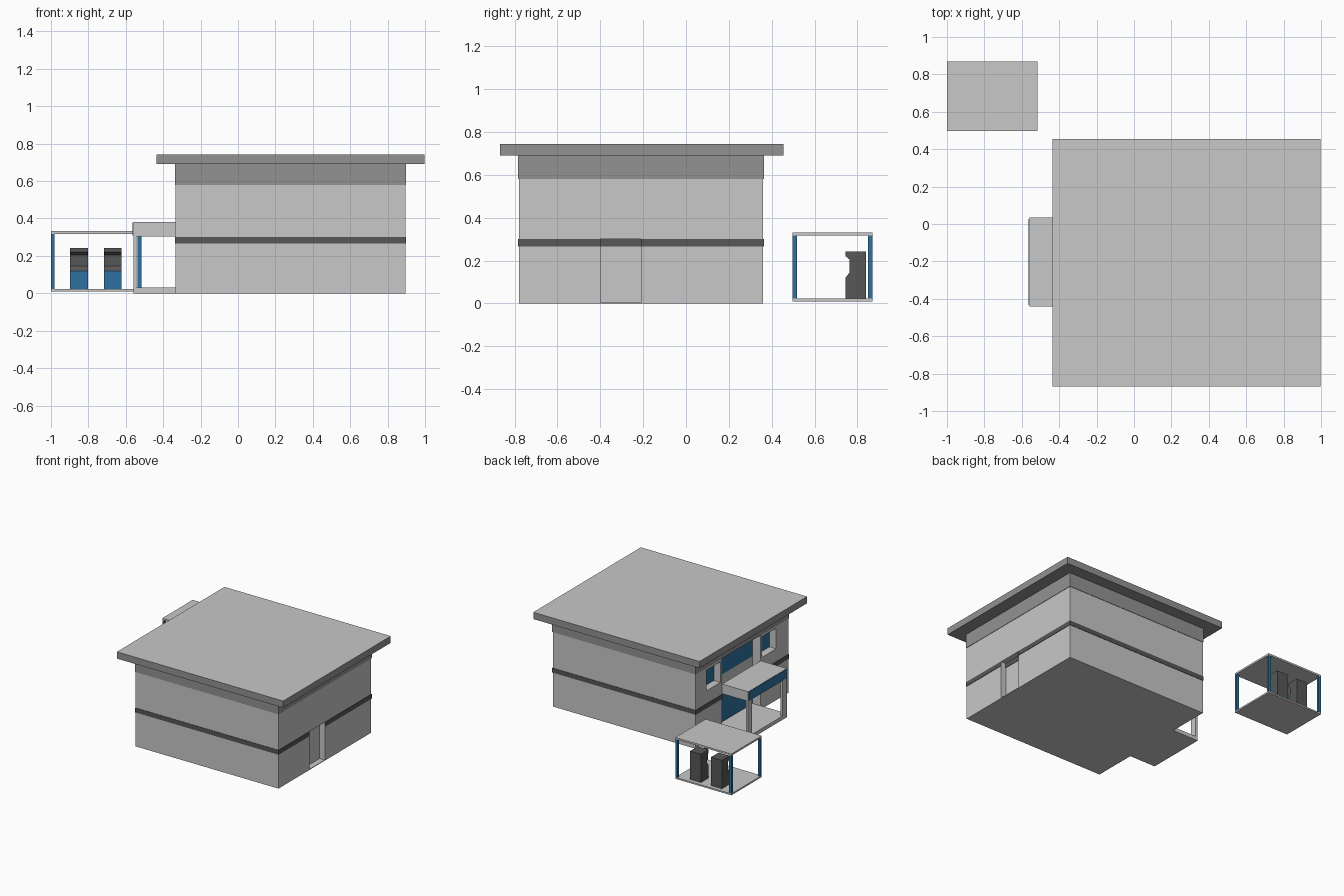
import bpy, bmesh

if "Cube" in bpy.data.objects:
    bpy.data.objects.remove(bpy.data.objects["Cube"])

def mat(name, rgb):
    m = bpy.data.materials.new(name)
    m.diffuse_color = (*rgb, 1)
    m.use_nodes = True
    m.node_tree.nodes["Principled BSDF"].inputs["Base Color"].default_value = m.diffuse_color
    return m

LIGHT = mat("light_grey", (0.58, 0.58, 0.58))
MID = mat("mid_grey", (0.29, 0.29, 0.29))
DARK = mat("dark_grey", (0.095, 0.095, 0.095))
BLUE = mat("blue", (0.027, 0.17, 0.35))

def finish(name, bm, mats, rule=None):
    bmesh.ops.recalc_face_normals(bm, faces=bm.faces)
    bm.normal_update()
    if rule:
        for f in bm.faces:
            f.material_index = rule(f.normal, f.calc_center_median())
    me = bpy.data.meshes.new(name)
    bm.to_mesh(me)
    bm.free()
    for m in mats:
        me.materials.append(m)
    ob = bpy.data.objects.new(name, me)
    bpy.context.collection.objects.link(ob)
    return ob

def add_box(bm, x0, x1, y0, y1, z0, z1):
    vs = bmesh.ops.create_cube(bm, size=1)["verts"]
    for v in vs:
        v.co.x = x1 if v.co.x > 0 else x0
        v.co.y = y1 if v.co.y > 0 else y0
        v.co.z = z1 if v.co.z > 0 else z0

def boxes(name, dims, mats, rule=None):
    bm = bmesh.new()
    for d in dims:
        add_box(bm, *d)
    return finish(name, bm, mats, rule)

# Main building extents
X0, X1, Y0, Y1, TOP = -0.335, 0.895, -0.78, 0.36, 0.69
T = 0.003                                    # painted plate thickness
E0, E1 = -0.437, 0.033                       # entrance recess in y
D0, D1 = -0.40, -0.21                        # side door in y
WINDOWS = [(0.055, 0.226), (-0.63, -0.459)]

# Main body with recesses for entrance, windows and side door
body = boxes("building_body", [(X0, X1, Y0, Y1, 0, TOP)], [LIGHT])
cut = [(X0 - 0.1, X0 + 0.07, E0, E1, 0.03, 0.62), (X1 - 0.045, X1 + 0.1, D0, D1, 0.005, 0.30)]
cut += [(X0 - 0.1, X0 + 0.06, a, b, 0.40, 0.56) for a, b in WINDOWS]
cutter = boxes("recess_cutter", cut, [LIGHT])
cutter.hide_render = True
mod = body.modifiers.new("recesses", "BOOLEAN")
mod.operation = "DIFFERENCE"
mod.solver = "EXACT"
mod.object = cutter
bpy.context.view_layer.objects.active = body
bpy.ops.object.modifier_apply(modifier=mod.name)
bpy.data.objects.remove(cutter)

# Dark stripe around the walls, broken at the openings
def band(name, z0, z1, m, breaks):
    d = [(X0 - T, X1 + T, Y0 - T, Y0, z0, z1), (X0 - T, X1 + T, Y1, Y1 + T, z0, z1)]
    for xa, xb, gap in ((X0 - T, X0, (E0, E1)), (X1, X1 + T, (D0, D1))):
        if breaks:
            d += [(xa, xb, Y0, gap[0], z0, z1), (xa, xb, gap[1], Y1, z0, z1)]
        else:
            d.append((xa, xb, Y0, Y1, z0, z1))
    return boxes(name, d, [m])

band("wall_stripe", 0.265, 0.30, DARK, True)
boxes("door_stripe", [(X1 - 0.045, X1 - 0.042, D0, D1, 0.265, 0.30)], [DARK])
band("upper_wall_band", 0.58, TOP, MID, False)

# Roof slab: light top, darker edges and underside
boxes("roof", [(-0.435, 0.997, -0.868, 0.455, TOP, 0.743)], [MID, LIGHT],
      lambda n, c: 1 if n.z > 0.5 else 0)

# Blue glazing in the recesses
boxes("entrance_glass", [(X0 + 0.07 - T, X0 + 0.07 + T, E0, 0.0, a, b)
                         for a, b in ((0.03, 0.26), (0.40, 0.62))], [BLUE])
boxes("window_glass", [(X0 + 0.06 - T, X0 + 0.06 + T, a, b, 0.40, 0.56) for a, b in WINDOWS], [BLUE])

# Porch: floor, posts and canopy with blue fascia
PX, PY0, PY1 = -0.56, -0.44, 0.035
boxes("porch_floor", [(PX, X0, PY0, PY1, 0, 0.03)], [LIGHT])
boxes("porch_posts", [(PX, PX + 0.018, a, a + 0.05, 0.03, 0.305)
                      for a in (PY0, PY1 - 0.05)], [LIGHT])
boxes("porch_canopy", [(PX, X0, PY0, PY1, 0.305, 0.38)], [LIGHT])
boxes("canopy_fascia", [(PX - 0.005, PX, PY0 + 0.008, PY1 - 0.008, 0.308, 0.378)], [BLUE])

# Separate small shelter
SX0, SX1, SY0, SY1 = -1.0, -0.517, 0.497, 0.87
boxes("shelter_floor", [(SX0, SX1, SY0, SY1, 0.01, 0.022)], [LIGHT])
boxes("shelter_roof", [(SX0, SX1, SY0, SY1, 0.318, 0.332)], [LIGHT])
boxes("shelter_posts", [(x, x + 0.02, y, y + 0.02, 0.022, 0.318)
                        for x in (SX0, SX1 - 0.02) for y in (SY0, SY1 - 0.02)], [BLUE])

# Two machines in the shelter: extruded side profile with blue lower front
PROFILE = [(0.84, 0.022), (0.745, 0.022), (0.745, 0.12), (0.763, 0.145),
           (0.763, 0.205), (0.745, 0.22), (0.745, 0.243), (0.84, 0.243)]
for i, x in enumerate((-0.897, -0.717)):
    bm = bmesh.new()
    face = bm.faces.new([bm.verts.new((x, y, z)) for y, z in PROFILE])
    ext = bmesh.ops.extrude_face_region(bm, geom=[face])["geom"]
    bmesh.ops.translate(bm, vec=(0.094, 0, 0),
                        verts=[g for g in ext if isinstance(g, bmesh.types.BMVert)])
    finish(f"machine_{i + 1}", bm, [DARK, BLUE],
           lambda n, c: 1 if n.y < -0.5 and c.z < 0.12 else 0)
